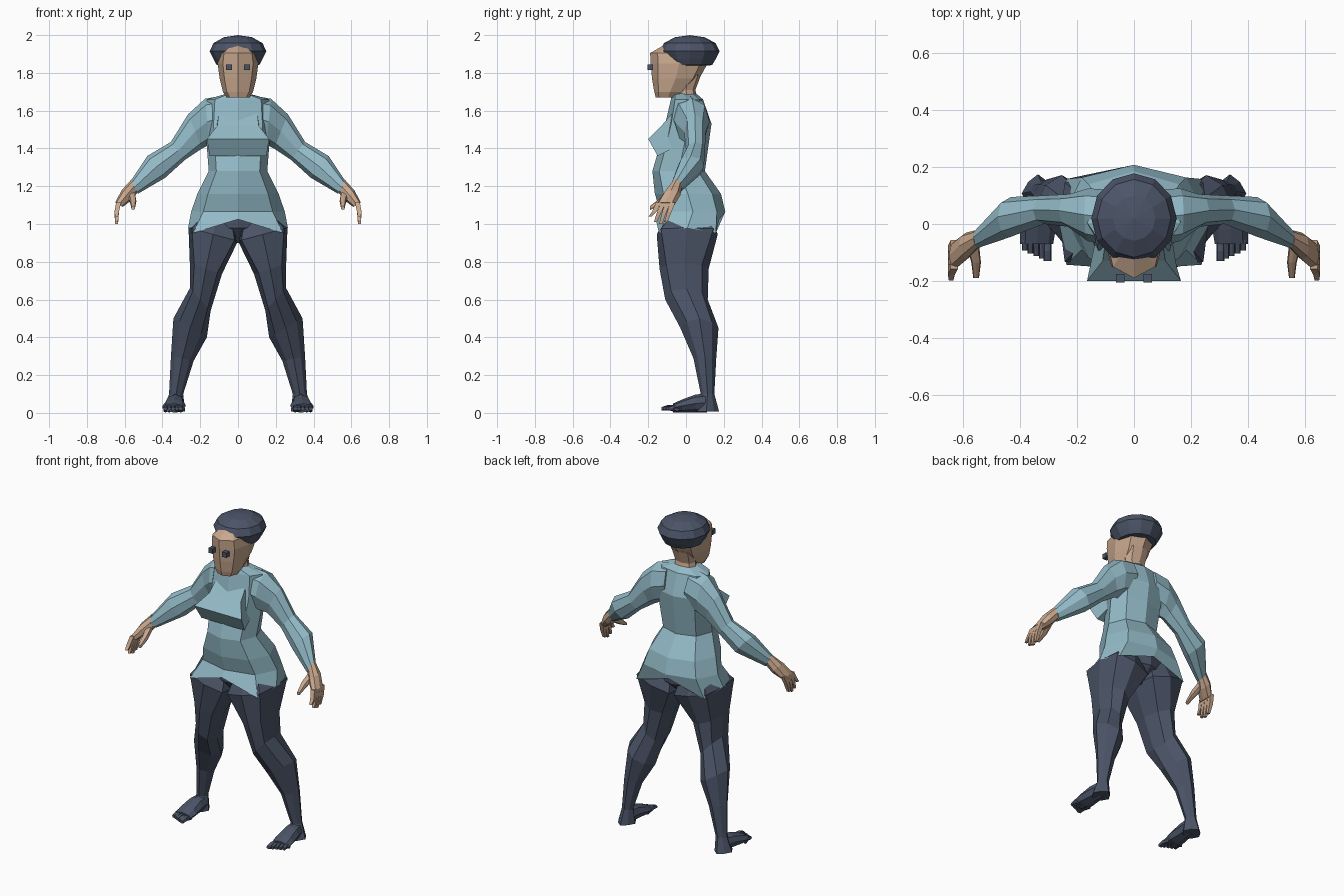
import bpy, bmesh
from mathutils import Vector

cube = bpy.data.objects.get("Cube")
if cube:
    bpy.data.objects.remove(cube, do_unlink=True)


def material(name, color):
    mat = bpy.data.materials.new(name)
    mat.use_nodes = True
    mat.diffuse_color = (*color, 1)
    bsdf = next(node for node in mat.node_tree.nodes if node.type == "BSDF_PRINCIPLED")
    bsdf.inputs["Base Color"].default_value = (*color, 1)
    return mat


SKIN = material("skin", (.58, .39, .27))
SHIRT = material("pale_blue_cloth", (.29, .49, .57))
NAVY = material("navy_cloth", (.07, .088, .135))


def loft(name, mat, rings, side=1):
    """Skin a list of equal-length rings and close both ends."""
    bm = bmesh.new()
    rows = [[bm.verts.new((x * side, y, z)) for x, y, z in ring] for ring in rings]
    for low, high in zip(rows, rows[1:]):
        for i, vert in enumerate(low):
            bm.faces.new((low[i - 1], vert, high[i], high[i - 1]))
    bm.faces.new(rows[0])
    bm.faces.new(rows[-1])
    bmesh.ops.recalc_face_normals(bm, faces=bm.faces)
    mesh = bpy.data.meshes.new(name)
    bm.to_mesh(mesh)
    bm.free()
    mesh.materials.append(mat)
    bpy.context.collection.objects.link(bpy.data.objects.new(name, mesh))


def section(start, end, depth, corner):
    """Eight-sided ring from start to end; corner sets how square it is."""
    start, end, depth = Vector(start), Vector(end), Vector(depth)
    middle, reach = (start + end) / 2, (end - start) / 2
    steps = [(1, 0), (corner, corner), (0, 1), (-corner, corner)]
    steps += [(-a, -b) for a, b in steps]
    return [middle + reach * a + depth * b for a, b in steps]


def limb_ring(inner, outer, front, back, corner=.72):
    """Ring between two points given as (x, z), from front to back in y."""
    y = (front + back) / 2
    return section((inner[0], y, inner[1]), (outer[0], y, outer[1]),
                   (0, (back - front) / 2, 0), corner)


def body_ring(width, z, front, back, corner=.74):
    return limb_ring((-width, z), (width, z), front, back, corner)


def forward_ring(x, y, z, width, height, corner=.8):
    """Upright ring for parts that run toward the front."""
    return section((x - width, y, z), (x + width, y, z), (0, 0, height), corner)


def square_ring(x, y, z, radius):
    corners = ((-radius, -radius), (radius, -radius), (radius, radius), (-radius, radius))
    return [(x + a, y + b, z) for a, b in corners]


# Shirt hem: dips at the four corners, rises in the middle
hem = body_ring(width=.264, z=.98, front=-.16, back=.175, corner=.9)
for i, point in enumerate(hem):
    if i % 2:
        point.z -= .028
    elif abs(point.x) < .1:
        point.z += .045

# Shirt body from collar to hem, open underneath
loft("shirt_body", SHIRT, [
    body_ring(width=.06, z=1.69, front=-.075, back=.055),
    body_ring(width=.165, z=1.66, front=-.08, back=.09),
    body_ring(width=.175, z=1.53, front=-.11, back=.135),
    body_ring(width=.165, z=1.41, front=-.14, back=.118),
    body_ring(width=.155, z=1.28, front=-.178, back=.1),
    body_ring(width=.215, z=1.16, front=-.165, back=.185),
    body_ring(width=.248, z=1.065, front=-.135, back=.208),
    hem,
    body_ring(width=.2, z=1.06, front=-.1, back=.13)])

# Chest: a wedge that widens toward the front
chest_side = [(.1, -.06, 1.6), (.11, -.13, 1.52), (.165, -.2, 1.45),
              (.15, -.15, 1.36), (.13, -.03, 1.42)]
chest_middle = [(0, y, z) for x, y, z in chest_side]
loft("shirt_chest", SHIRT, [chest_side, chest_middle, [(-x, y, z) for x, y, z in chest_side]])

# Trouser seat closing the gap between the legs
loft("trouser_seat", NAVY, [
    body_ring(width=.18, z=1.05, front=-.12, back=.15),
    body_ring(width=.15, z=.98, front=-.12, back=.15),
    body_ring(width=.04, z=.9, front=-.05, back=.06)])

# Neck, and head with a ridge down the face
loft("neck", SKIN, [
    body_ring(width=.075, z=1.64, front=-.05, back=.065),
    body_ring(width=.065, z=1.71, front=-.05, back=.05),
    body_ring(width=.075, z=1.79, front=-.05, back=.08)])
loft("head", SKIN, [
    body_ring(width=.06, z=1.67, front=-.16, back=-.03),
    body_ring(width=.08, z=1.7, front=-.168, back=0),
    body_ring(width=.097, z=1.77, front=-.18, back=.07),
    body_ring(width=.108, z=1.85, front=-.187, back=.115),
    body_ring(width=.1, z=1.905, front=-.19, back=.115),
    body_ring(width=.05, z=1.945, front=-.12, back=.08)])

# Rounded cap: a flattened ball, fuller below
bpy.ops.mesh.primitive_uv_sphere_add(segments=12, ring_count=6, radius=1,
                                     location=(0, .02, 1.915))
cap = bpy.context.object
cap.name = "cap"
cap.scale = (.15, .158, .085)
cap.data.materials.append(NAVY)
for vert in cap.data.vertices:
    if vert.co.z < -.6:
        vert.co.x *= 1.5
        vert.co.y *= 1.5

for label, side in (("left_", 1), ("right_", -1)):
    # Eye block
    bpy.ops.mesh.primitive_cube_add(size=.03, location=(side * .048, -.19, 1.83))
    eye = bpy.context.object
    eye.name = label + "eye"
    eye.data.materials.append(NAVY)

    # Sleeve from shoulder to wrist
    loft(label + "sleeve", SHIRT, [
        limb_ring(inner=(.06, 1.46), outer=(.08, 1.68), front=-.08, back=.12),
        limb_ring(inner=(.15, 1.42), outer=(.175, 1.663), front=-.06, back=.125),
        limb_ring(inner=(.19, 1.4), outer=(.265, 1.58), front=-.01, back=.105),
        limb_ring(inner=(.28, 1.34), outer=(.355, 1.435), front=0, back=.1),
        limb_ring(inner=(.385, 1.245), outer=(.48, 1.36), front=-.045, back=.095),
        limb_ring(inner=(.53, 1.16), outer=(.57, 1.225), front=-.085, back=-.02),
    ], side)

    # Hand with spread fingers and a thumb
    loft(label + "palm", SKIN, [
        limb_ring(inner=(.53, 1.17), outer=(.565, 1.235), front=-.08, back=-.02),
        limb_ring(inner=(.565, 1.125), outer=(.615, 1.18), front=-.125, back=-.03),
        limb_ring(inner=(.61, 1.09), outer=(.65, 1.115), front=-.16, back=-.06),
    ], side)
    for i, tip_z in enumerate((1.04, 1.01, 1, 1.01)):
        base_y = -.145 + .025 * i
        tip_y = -.19 + .028 * i
        loft(f"{label}finger_{i + 1}", SKIN, [
            square_ring(x=.632, y=base_y, z=1.115, radius=.013),
            square_ring(x=.642, y=(base_y + tip_y) / 2, z=1.065, radius=.012),
            square_ring(x=.643, y=tip_y, z=tip_z, radius=.008),
        ], side)
    loft(label + "thumb", SKIN, [
        forward_ring(x=.567, y=-.07, z=1.16, width=.022, height=.022),
        forward_ring(x=.555, y=-.135, z=1.12, width=.017, height=.02),
        forward_ring(x=.555, y=-.19, z=1.085, width=.01, height=.01),
    ], side)

    # Trouser leg from hip down to the heel
    loft(label + "leg", NAVY, [
        limb_ring(inner=(.01, 1.03), outer=(.21, 1.06), front=-.1, back=.13),
        limb_ring(inner=(0, .91), outer=(.262, .98), front=-.155, back=.168, corner=.86),
        limb_ring(inner=(.085, .735), outer=(.255, .79), front=-.14, back=.12),
        limb_ring(inner=(.145, .54), outer=(.255, .66), front=-.11, back=.115),
        limb_ring(inner=(.165, .4), outer=(.342, .5), front=-.03, back=.172, corner=.65),
        limb_ring(inner=(.235, .275), outer=(.355, .3), front=.04, back=.16, corner=.65),
        limb_ring(inner=(.29, .1), outer=(.365, .1), front=.078, back=.15, corner=.65),
        limb_ring(inner=(.28, .008), outer=(.395, .008), front=.04, back=.175, corner=.6),
    ], side)

    # Foot, each ring resting on the ground, and toes shrinking outward
    loft(label + "foot", NAVY, [
        forward_ring(x, y, z=height + .003, width=width, height=height, corner=.7)
        for x, y, width, height in (
            (.33, .11, .045, .05), (.335, .05, .052, .047),
            (.338, -.02, .062, .034), (.342, -.07, .058, .023))], side)
    for i in range(5):
        x = .304 + .02 * i
        width = .01 if i else .014
        loft(f"{label}toe_{i + 1}", NAVY, [
            forward_ring(x, y=-.04, z=.02, width=width, height=.018),
            forward_ring(x, y=-.095 + .008 * i, z=.028, width=width, height=.014),
            forward_ring(x, y=-.13 + .009 * i, z=.022, width=width, height=.009),
        ], side)
